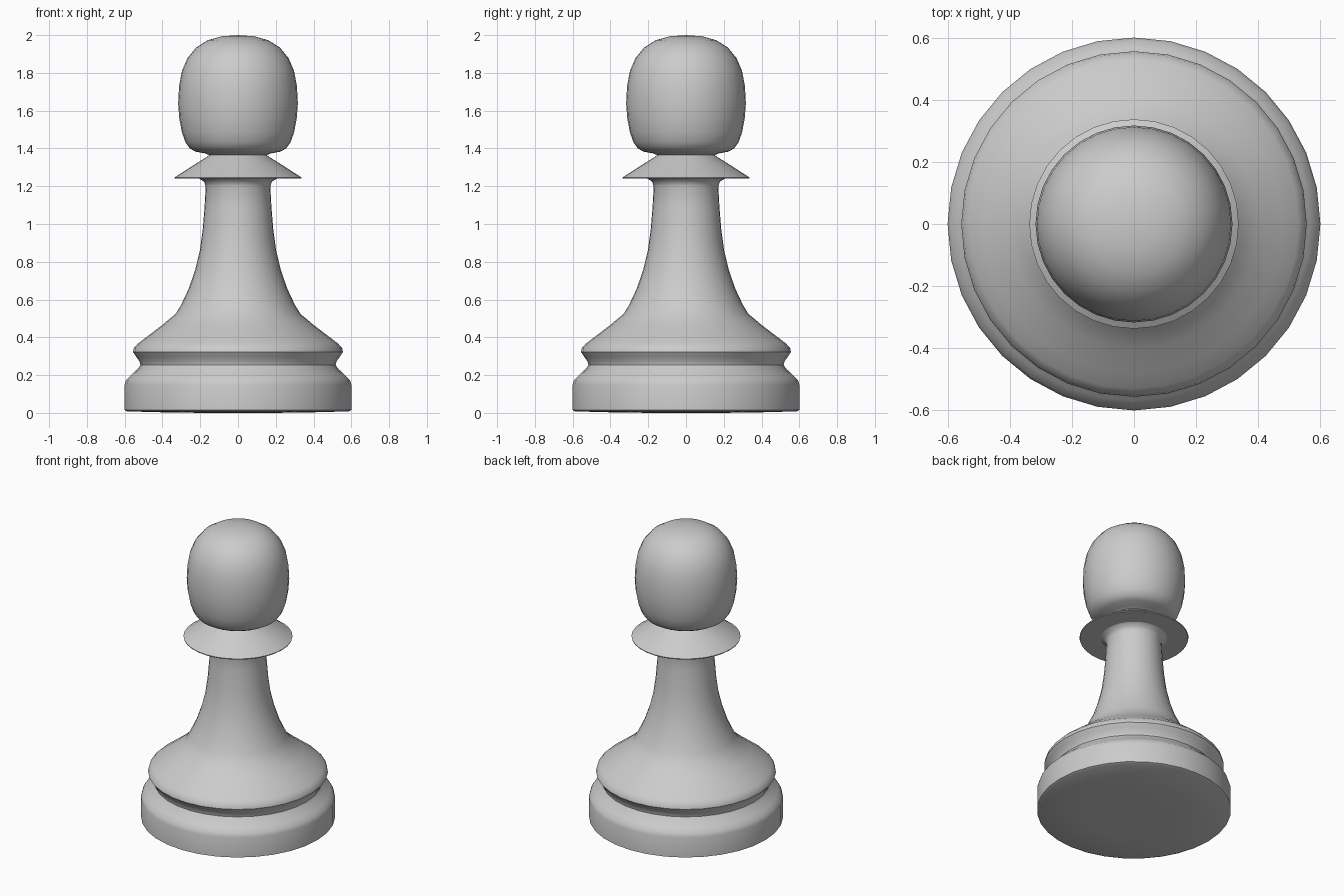
import bpy, bmesh, math
from mathutils import Vector, Matrix

if "Cube" in bpy.data.objects:
    bpy.data.objects.remove(bpy.data.objects["Cube"])

SIDES = 32


def lathe(name, profile, sharp=40):
    """Spin an (radius, height) profile around z into a smooth object."""
    bm = bmesh.new()
    verts = [bm.verts.new((r, 0, z)) for r, z in profile]
    edges = [bm.edges.new(pair) for pair in zip(verts, verts[1:])]
    bmesh.ops.spin(bm, geom=verts + edges, cent=(0, 0, 0), axis=(0, 0, 1),
                   angle=math.tau, steps=SIDES, use_merge=True)
    bmesh.ops.remove_doubles(bm, verts=bm.verts, dist=0.0005)
    bmesh.ops.recalc_face_normals(bm, faces=bm.faces)
    # make sure open shells face away from the axis
    f = max(bm.faces, key=lambda f: f.calc_center_median().xy.length)
    c = f.calc_center_median()
    if f.normal.x * c.x + f.normal.y * c.y < 0:
        bmesh.ops.reverse_faces(bm, faces=bm.faces)
    mesh = bpy.data.meshes.new(name)
    bm.to_mesh(mesh)
    bm.free()
    obj = bpy.data.objects.new(name, mesh)
    bpy.context.collection.objects.link(obj)
    bpy.ops.object.select_all(action='DESELECT')
    obj.select_set(True)
    bpy.context.view_layer.objects.active = obj
    bpy.ops.object.shade_smooth_by_angle(angle=math.radians(sharp))
    return obj


# Foot, grooved rim and flared stem
lathe("base_and_stem", [
    (0, 0), (0.32, 0.001), (0.585, 0.008), (0.60, 0.015), (0.60, 0.15),
    (0.592, 0.175), (0.567, 0.20), (0.532, 0.232), (0.517, 0.253),
    (0.521, 0.272), (0.54, 0.298), (0.556, 0.322), (0.551, 0.345),
    (0.53, 0.367), (0.48, 0.405), (0.40, 0.466), (0.33, 0.525),
    (0.30, 0.575), (0.26, 0.66), (0.226, 0.76), (0.202, 0.86),
    (0.187, 0.97), (0.177, 1.09), (0.171, 1.20), (0.18, 1.225),
    (0.205, 1.24)])

# Thin conical collar with a flat underside
lathe("collar", [
    (0.205, 1.24), (0.335, 1.24), (0.337, 1.246), (0.25, 1.302),
    (0.165, 1.355), (0.152, 1.365)], 30)

# Rounded head, slightly squared at the bottom
lathe("head", [
    (0.152, 1.365), (0.175, 1.374), (0.225, 1.383), (0.255, 1.40),
    (0.278, 1.432), (0.297, 1.485), (0.311, 1.56), (0.317, 1.64),
    (0.312, 1.73), (0.297, 1.81), (0.268, 1.878), (0.222, 1.934),
    (0.16, 1.973), (0.085, 1.994), (0, 2.0)])
